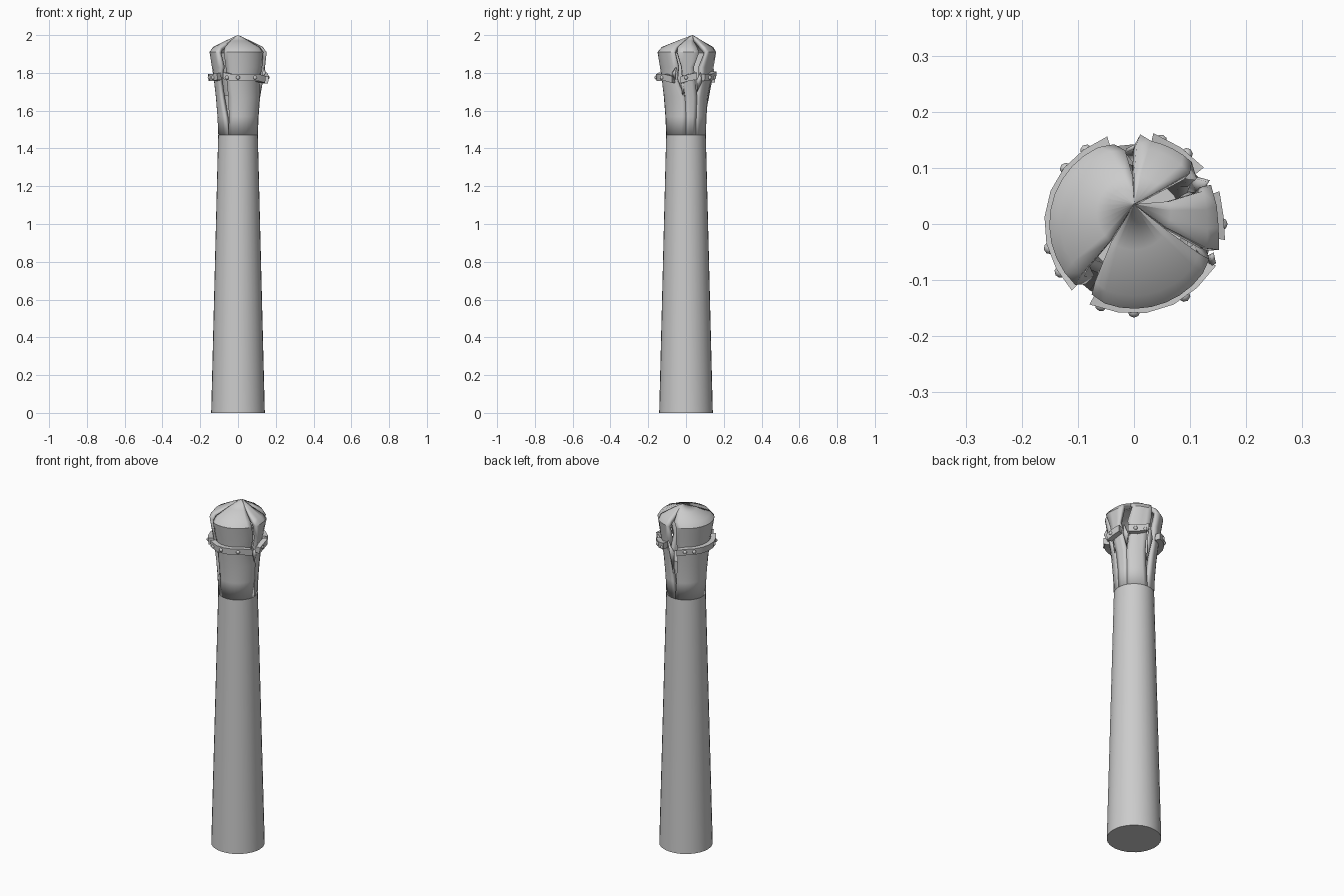
import bpy, bmesh
from math import radians, sin, cos, pi
from mathutils import Vector, Matrix

if "Cube" in bpy.data.objects:
    bpy.data.objects.remove(bpy.data.objects["Cube"])


def make(name, bm, thickness=0, angle=30):
    bmesh.ops.recalc_face_normals(bm, faces=bm.faces) if not thickness else bm.normal_update()
    me = bpy.data.meshes.new(name)
    bm.to_mesh(me)
    bm.free()
    ob = bpy.data.objects.new(name, me)
    bpy.context.collection.objects.link(ob)
    bpy.context.view_layer.objects.active = ob
    bpy.ops.object.select_all(action='DESELECT')
    ob.select_set(True)
    bpy.ops.object.shade_smooth_by_angle(angle=radians(angle))
    if thickness:
        m = ob.modifiers.new('thickness', 'SOLIDIFY')
        m.thickness = thickness
        m.offset = -1
    return ob


def polar(r, deg, z, y0=0):
    a = radians(deg)
    return Vector((r * cos(a), r * sin(a) + y0, z))


def lathe(name, profile, n=32):
    bm = bmesh.new()
    rings = [[bm.verts.new(polar(r, 360 * i / n, z)) for i in range(n)] for r, z in profile]
    for a, b in zip(rings, rings[1:]):
        for i in range(n):
            j = (i + 1) % n
            bm.faces.new((a[i], a[j], b[j], b[i]))
    bm.faces.new(rings[0])
    bm.faces.new(rings[-1])
    return make(name, bm)


# Solid tapered trunk and the hidden core behind the cracks
lathe('trunk', [(.142, 0), (.105, 1.47)])
lathe('trunk_core', [(.085, 1.46), (.088, 1.68)], 20)

# Levels of the flared, split head: radius, height, y shift of centre
LEVELS = [(.105, 1.47, 0), (.109, 1.57, 0), (.117, 1.67, 0), (.128, 1.765, 0),
          (.138, 1.83, 0), (.151, 1.91, 0), (.132, 1.937, .004),
          (.066, 1.97, .02), (.002, 2.0, .035)]

# Cracks: start and end angle at each level
CRACKS = [
    [(0, 0), (0, 0), (-3, -2), (-23, -7), (-19, -9), (-25, -17), (-26, -20), (-28, -25), (-30, -29)],
    [(30, 30), (30, 30), (30, 31), (22, 39), (17, 36), (27, 47), (24, 41), (18, 40), (16, 32)],
    [(92, 92), (86, 97), (81, 101), (79, 105), (87, 101), (86, 104), (88, 97), (90, 92), (90, 90)],
    [(241, 241), (232, 244), (222, 244), (219, 241), (231, 241), (226, 239), (225, 237), (230, 232), (232, 232)],
]


# Split staves of the head, each one spanning from crack to crack
def stave(name, c0, c1, wrap, steps, lift0, lift1):
    bm = bmesh.new()
    grid = []
    for k, (r, z, y0) in enumerate(LEVELS):
        a, b = c0[k][1], c1[k][0] + wrap
        row = []
        for i in range(steps + 1):
            t = i / steps
            edge = (lift0 if i == 0 else lift1 if i == steps else 0) if 3 <= k <= 6 else 0
            row.append(bm.verts.new(polar(r * (1 + edge), a + (b - a) * t, z, y0)))
        grid.append(row)
    for p, q in zip(grid, grid[1:]):
        for i in range(steps):
            bm.faces.new((p[i], p[i + 1], q[i + 1], q[i]))
    make(name, bm, .022)


stave('right_stave', CRACKS[0], CRACKS[1], 0, 3, .05, .02)
stave('back_right_stave', CRACKS[1], CRACKS[2], 0, 5, .0, .06)
stave('left_stave', CRACKS[2], CRACKS[3], 0, 11, -.03, 0)
stave('front_stave', CRACKS[3], CRACKS[0], 360, 9, -.03, -.02)


# Broken iron band with ragged ends
def band(name, a, b, tip0, tip1):
    bm = bmesh.new()
    n = max(2, round((b - a) / 18))
    rows = []
    for i in range(n + 1):
        d = tip0 if i == 0 else tip1 if i == n else 0
        ang = a + (b - a) * i / n
        rows.append([bm.verts.new(polar(r + abs(d) * .4, ang, z + d))
                     for r, z in ((.126, 1.757), (.157, 1.757), (.16, 1.793), (.130, 1.793))])
    for p, q in zip(rows, rows[1:]):
        for i in range(4):
            j = (i + 1) % 4
            bm.faces.new((p[i], p[j], q[j], q[i]))
    bm.faces.new(rows[0])
    bm.faces.new(rows[-1])
    make(name, bm)


band('band_front', 241, 333, .01, -.01)
band('band_right', -10, 21, -.012, .008)
band('band_back_right', 39, 78, .0, .014)
band('band_left', 107, 227, -.008, .006)

# Rivets on the band
for i, deg in enumerate((0, 53, 72, 123, 141, 196, 213, 248, 270, 305)):
    bm = bmesh.new()
    m = Matrix.Translation(polar(.156, deg, 1.775)) @ Matrix.Rotation(radians(deg), 4, 'Z')
    bmesh.ops.create_uvsphere(bm, u_segments=8, v_segments=6, radius=.011, matrix=m)
    make(f'rivet_{i + 1}', bm, angle=60)


# Loose splinters hanging at the cracks
def splinter(name, pts):
    bm = bmesh.new()
    vs = [bm.verts.new(polar(r, a, z)) for r, a, z in pts]
    bm.faces.new(vs)
    make(name, bm, .008)


splinter('splinter_right', [(.122, -14, 1.75), (.118, -9, 1.68), (.132, -2, 1.76)])
splinter('splinter_front_right', [(.136, -27, 1.76), (.158, -28, 1.80), (.146, -22, 1.83)])
splinter('splinter_back_right', [(.118, 30, 1.70), (.14, 37, 1.75), (.156, 30, 1.80), (.135, 25, 1.76)])
splinter('splinter_back', [(.112, 88, 1.62), (.135, 96, 1.75), (.15, 84, 1.82), (.13, 84, 1.75)])
